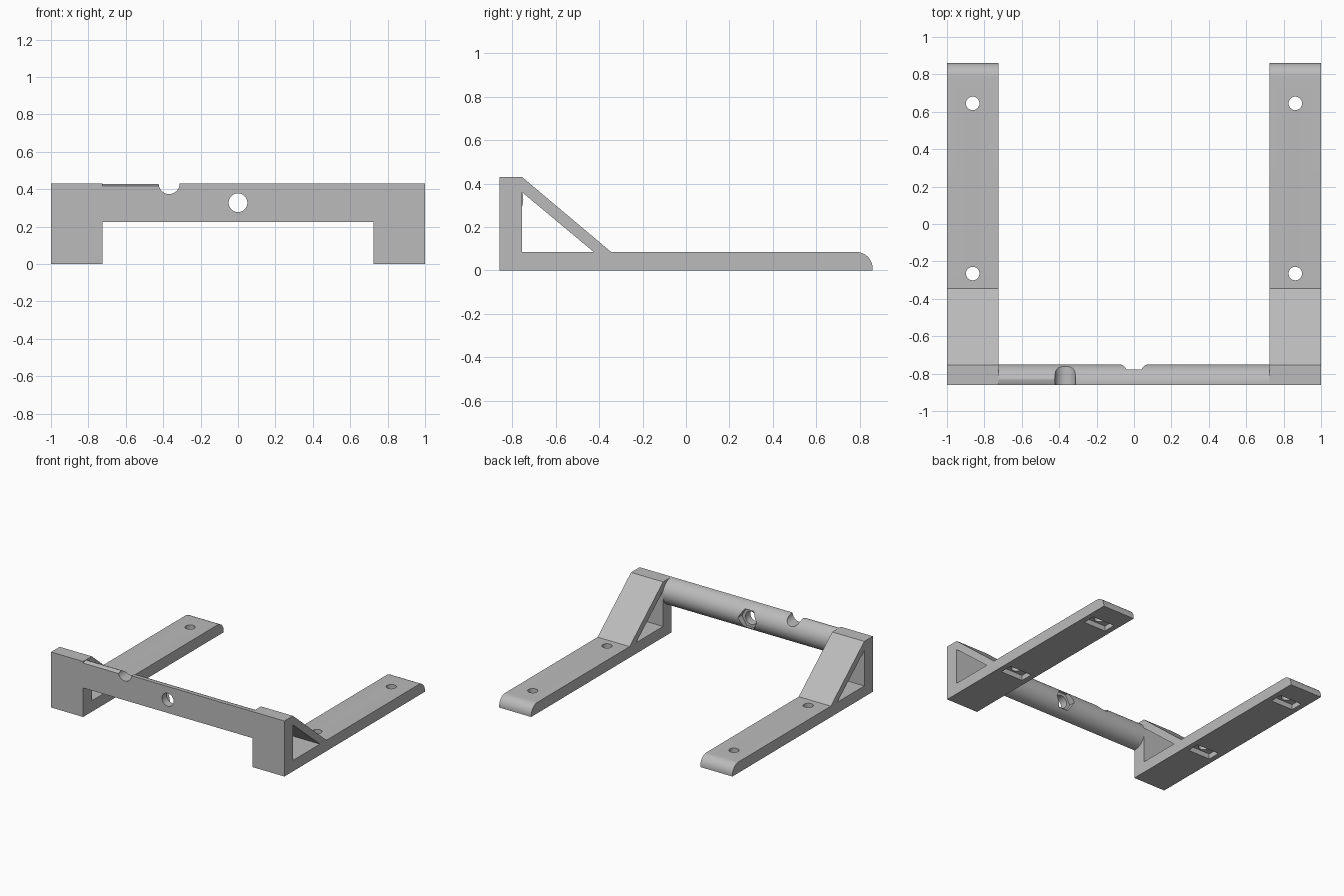
import bpy, bmesh, math

old = bpy.data.objects.get("Cube")
if old:
    bpy.data.objects.remove(old, do_unlink=True)

grey = bpy.data.materials.new("plain grey")
grey.use_nodes = True
GREY = (0.5, 0.5, 0.5, 1)
grey.diffuse_color = GREY
grey.node_tree.nodes["Principled BSDF"].inputs["Base Color"].default_value = GREY


def prism(name, points, start, end, place):
    """Extrude a closed 2D outline; place(u, v, w) maps it into space."""
    bm = bmesh.new()
    a, b = [[bm.verts.new(place(u, v, w)) for u, v in points] for w in (start, end)]
    bm.faces.new(a)
    bm.faces.new(b)
    for i in range(len(points)):
        j = (i + 1) % len(points)
        bm.faces.new((a[i], a[j], b[j], b[i]))
    bmesh.ops.recalc_face_normals(bm, faces=bm.faces)
    mesh = bpy.data.meshes.new(name)
    bm.to_mesh(mesh)
    bm.free()
    mesh.materials.append(grey)
    ob = bpy.data.objects.new(name, mesh)
    bpy.context.collection.objects.link(ob)
    return ob


def along_x(u, v, w): return (w, u, v)
def along_y(u, v, w): return (u, w, v)
def along_z(u, v, w): return (u, v, w)


def arc(cx, cy, rx, ry, start, end, steps):
    angles = [math.radians(start + (end - start) * i / steps) for i in range(steps + 1)]
    return [(cx + rx * math.cos(t), cy + ry * math.sin(t)) for t in angles]


def ring(cx, cy, r, sides=40):
    return arc(cx, cy, r, r, 0, 360 - 360 / sides, sides - 1)


def cut(ob, cutters):
    """Subtract each cutter from the part and bake the result."""
    for c in cutters:
        c.hide_render = True
        mod = ob.modifiers.new("cut", 'BOOLEAN')
        mod.operation, mod.solver, mod.object = 'DIFFERENCE', 'EXACT', c
    bpy.context.view_layer.update()
    graph = bpy.context.evaluated_depsgraph_get()
    mesh = bpy.data.meshes.new_from_object(ob.evaluated_get(graph))
    ob.modifiers.clear()
    ob.data = mesh
    for c in cutters:
        bpy.data.objects.remove(c, do_unlink=True)


def smooth(ob):
    bpy.ops.object.select_all(action='DESELECT')
    ob.select_set(True)
    bpy.context.view_layer.objects.active = ob
    bpy.ops.object.shade_smooth_by_angle(angle=math.radians(25))


FRONT, TOP, FOOT, INNER = -0.86, 0.43, 0.085, 0.725

# Side brackets: foot with rounded toe, upright and diagonal brace
side = [(FRONT, 0), (0.86, 0)] + arc(0.785, 0.01, 0.075, 0.075, 0, 90, 12)
side += [(-0.345, FOOT), (-0.755, TOP), (FRONT, TOP)]
window = [(-0.755, FOOT), (-0.425, FOOT), (-0.755, 0.36)]

for s, label in ((1, "left"), (-1, "right")):
    bracket = prism(label + "_bracket", side, s * INNER, s, along_x)
    cutters = [prism("window_cutter", window, s * 0.6, s * 1.1, along_x)]
    # Screw holes with a nut slot underneath
    for y in (0.645, -0.265):
        x = s * 0.8625
        slot = [(x + i * 0.095, y + j * 0.05) for i, j in ((-1, -1), (1, -1), (1, 1), (-1, 1))]
        cutters.append(prism("screw_cutter", ring(x, y, 0.036), -0.1, 0.2, along_z))
        cutters.append(prism("slot_cutter", slot, -0.1, 0.04, along_z))
    cut(bracket, cutters)
    smooth(bracket)

# Cross bar with a bulging back
MID, HALF = 0.3275, 0.1025
back = arc(-0.8525, MID, HALF, HALF, -90, 90, 32)
bar = prism("cross_bar", [(FRONT, MID - HALF)] + back + [(FRONT, TOP)], -INNER, INNER, along_x)

# Bolt hole, hexagonal nut pocket, cable notch and eased front edge
ease = [(FRONT - 0.05, 0.5), (FRONT - 0.05, 0.418)]
ease += arc(-0.805, TOP - 0.13, 0.13, 0.13, 115, 90, 8) + [(-0.805, 0.5)]
cut(bar, [
    prism("bolt_cutter", ring(0, MID, 0.05), -1, -0.6, along_y),
    prism("nut_cutter", ring(0, MID, 0.08, 6), -0.8, -0.6, along_y),
    prism("notch_cutter", ring(-0.368, TOP, 0.056), -1, -0.6, along_y),
    prism("ease_cutter", ease, -INNER - 0.01, -0.4, along_x),
])
smooth(bar)
